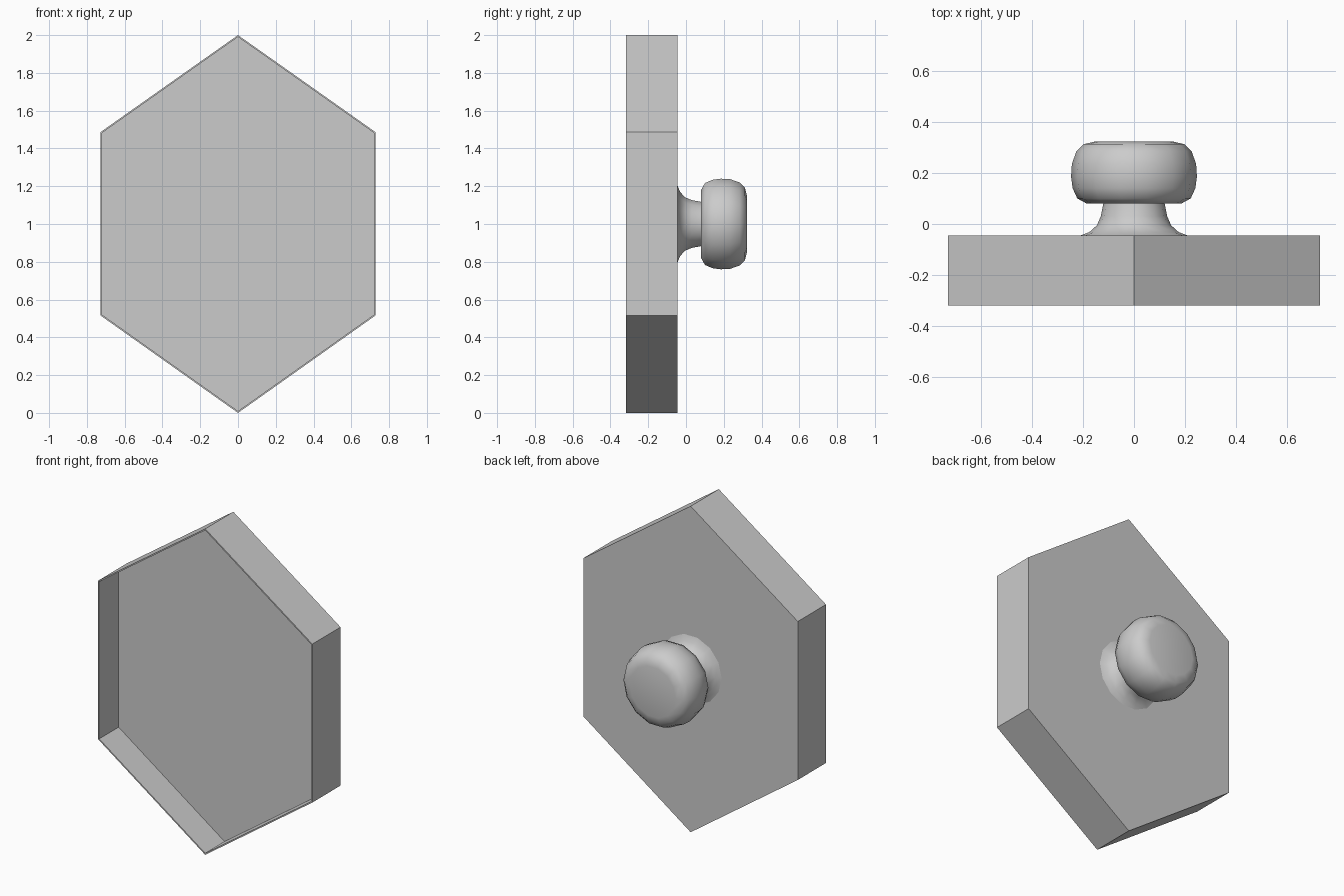
import bpy, bmesh, math

cube = bpy.data.objects.get("Cube")
if cube:
    bpy.data.objects.remove(cube, do_unlink=True)

grey = bpy.data.materials.new("plain_grey")
grey.use_nodes = True
colour = (0.6, 0.6, 0.6, 1)
grey.diffuse_color = colour
grey.node_tree.nodes["Principled BSDF"].inputs["Base Color"].default_value = colour

FRONT, BACK, FLOOR, WALL = -0.318, -0.045, -0.13, 0.008
MID = 1.0


def finish(bm, name):
    bmesh.ops.recalc_face_normals(bm, faces=bm.faces)
    mesh = bpy.data.meshes.new(name)
    bm.to_mesh(mesh)
    bm.free()
    mesh.materials.append(grey)
    obj = bpy.data.objects.new(name, mesh)
    bpy.context.collection.objects.link(obj)
    return obj


# Hexagonal block, with a thin rim around a recess in the front
bm = bmesh.new()
outline = [(0, 0), (0.727, 0.515), (0.727, 1.487), (0, 2), (-0.727, 1.487), (-0.727, 0.515)]
front = bm.faces.new([bm.verts.new((x, FRONT, z)) for x, z in outline])
back = bmesh.ops.extrude_face_region(bm, geom=[front], use_keep_orig=True)
back_verts = [g for g in back["geom"] if isinstance(g, bmesh.types.BMVert)]
bmesh.ops.translate(bm, verts=back_verts, vec=(0, BACK - FRONT, 0))
bmesh.ops.recalc_face_normals(bm, faces=bm.faces)
bm.faces.ensure_lookup_table()
front = min(bm.faces, key=lambda f: f.calc_center_median().y)
bmesh.ops.inset_region(bm, faces=[front], thickness=WALL, use_even_offset=True)
floor = bmesh.ops.extrude_discrete_faces(bm, faces=[front])["faces"][0]
bmesh.ops.translate(bm, verts=floor.verts, vec=(0, FLOOR - FRONT, 0))
bmesh.ops.remove_doubles(bm, verts=bm.verts, dist=0.0001)
finish(bm, "hexagonal_block")

# Turned knob: (radius, depth) profile spun around the y axis
profile = [(0.21, BACK), (0.175, -0.032), (0.145, -0.005), (0.13, 0.03), (0.12, 0.08),
           (0.185, 0.08), (0.222, 0.1), (0.24, 0.14), (0.246, 0.185), (0.243, 0.235),
           (0.225, 0.285), (0.197, 0.312), (0.155, 0.322)]
SIDES = 14
bm = bmesh.new()
rings = []
for radius, y in profile:
    angles = [math.tau * i / SIDES for i in range(SIDES)]
    rings.append([bm.verts.new((radius * math.cos(a), y, MID + radius * math.sin(a)))
                  for a in angles])
for lower, upper in zip(rings, rings[1:]):
    for i in range(SIDES):
        j = (i + 1) % SIDES
        bm.faces.new((lower[i], lower[j], upper[j], upper[i]))
bm.faces.new(rings[0])
bm.faces.new(rings[-1])
knob = finish(bm, "knob")

bpy.ops.object.select_all(action="DESELECT")
knob.select_set(True)
bpy.context.view_layer.objects.active = knob
bpy.ops.object.shade_smooth_by_angle(angle=math.radians(50))
